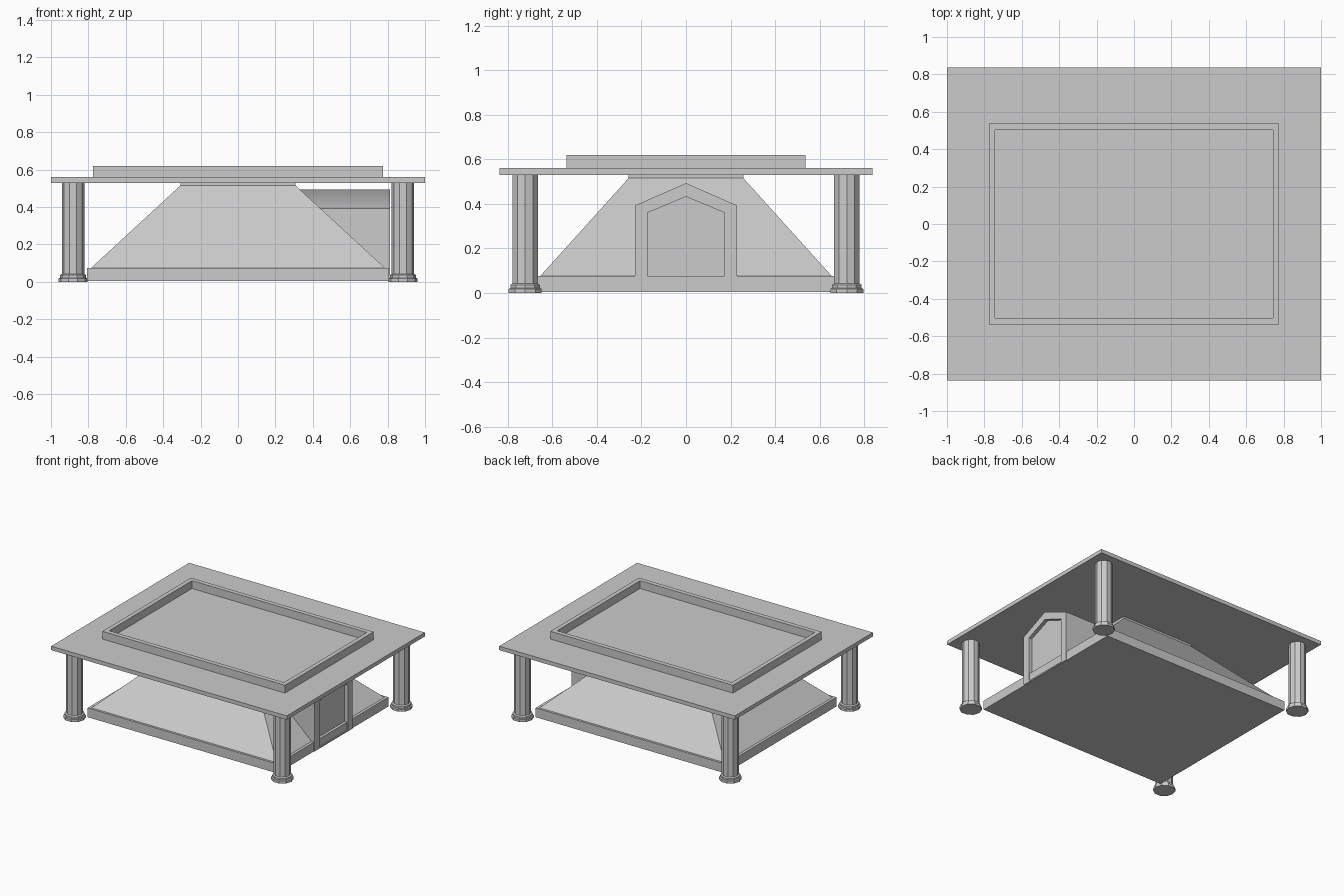
import bpy, bmesh
from math import pi, cos, sin, radians

if "Cube" in bpy.data.objects:
    bpy.data.objects.remove(bpy.data.objects["Cube"])


def make(name, verts, faces):
    me = bpy.data.meshes.new(name)
    bm = bmesh.new()
    vs = [bm.verts.new(v) for v in verts]
    for f in faces:
        bm.faces.new([vs[i] for i in f])
    bmesh.ops.recalc_face_normals(bm, faces=bm.faces)
    bm.to_mesh(me)
    bm.free()
    ob = bpy.data.objects.new(name, me)
    bpy.context.collection.objects.link(ob)
    return ob


def loft(name, rings, closed=False):
    """Skin equal-length rings; cap the ends, or join last ring to first."""
    n, m = len(rings[0]), len(rings)
    verts = [p for r in rings for p in r]
    faces = [(a * n + i, a * n + (i + 1) % n, b * n + (i + 1) % n, b * n + i)
             for a, b in [(k, (k + 1) % m) for k in range(m if closed else m - 1)]
             for i in range(n)]
    if not closed:
        faces += [tuple(range(n)), tuple(range((m - 1) * n, m * n))]
    return make(name, verts, faces)


def rect(x, y, z):
    return [(-x, -y, z), (x, -y, z), (x, y, z), (-x, y, z)]


def gable(x, half, bottom, eave, apex):
    return [(x, -half, bottom), (x, half, bottom), (x, half, eave),
            (x, 0, apex), (x, -half, eave)]


# Roof slab and its raised rim
loft("roof_slab", [rect(1, 0.837, 0.53), rect(1, 0.837, 0.56)])
loft("roof_rim", [rect(0.775, 0.537, 0.56), rect(0.775, 0.537, 0.62),
                  rect(0.742, 0.502, 0.62), rect(0.742, 0.502, 0.56)], closed=True)

# Plinth, sloped mound and its neck under the roof
loft("plinth", [rect(0.806, 0.672, 0.004), rect(0.806, 0.672, 0.075)])
loft("sloped_mound", [rect(0.785, 0.655, 0.075), rect(0.308, 0.258, 0.515)])
loft("mound_neck", [rect(0.308, 0.258, 0.515), rect(0.308, 0.258, 0.53)])

# Gabled entrance passage with a recessed doorway on the right side
entrance = loft("entrance_passage", [
    gable(0.25, 0.23, 0.005, 0.392, 0.493),
    gable(0.812, 0.23, 0.005, 0.392, 0.493),
    gable(0.812, 0.173, 0.015, 0.36, 0.432),
    gable(0.785, 0.173, 0.015, 0.36, 0.432)])
bpy.context.view_layer.objects.active = entrance
entrance.select_set(True)
bpy.ops.object.shade_smooth_by_angle(angle=radians(50))

# Faceted columns with stepped feet
SIDES = 10
profile = [(0.078, 0), (0.078, 0.018), (0.07, 0.022), (0.07, 0.036),
           (0.06, 0.042), (0.06, 0.53)]
for sx, side in ((-1, "left"), (1, "right")):
    for sy, end in ((-1, "front"), (1, "back")):
        rings = [[(sx * 0.882 + r * cos(2 * pi * i / SIDES),
                   sy * 0.722 + r * sin(2 * pi * i / SIDES), z)
                  for i in range(SIDES)] for r, z in profile]
        loft(f"{end}_{side}_column", rings)
